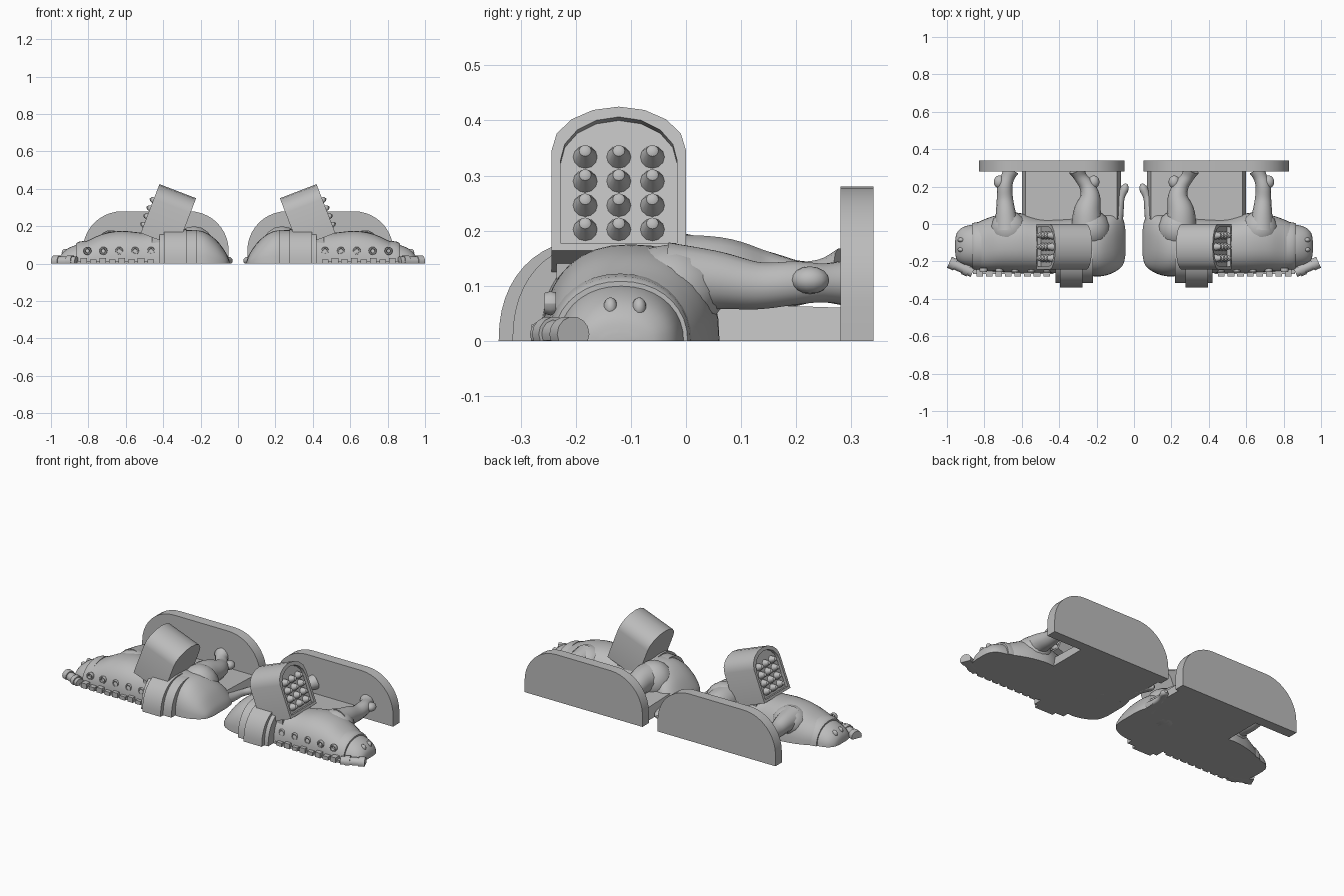
import bpy, bmesh, math
from mathutils import Vector, Matrix

cube = bpy.data.objects.get("Cube")
if cube:
    bpy.data.objects.remove(cube, do_unlink=True)

grey = bpy.data.materials.new("plain grey")
grey.use_nodes = True
grey.diffuse_color = (0.5, 0.5, 0.5, 1)
grey.node_tree.nodes["Principled BSDF"].inputs["Base Color"].default_value = (0.5, 0.5, 0.5, 1)


def finish(name, bm, angle=35):
    """Flatten on the cut plane, mirror to the other half and shade."""
    for v in bm.verts:
        v.co.z = max(v.co.z, 0)
    bmesh.ops.recalc_face_normals(bm, faces=bm.faces)
    mesh = bpy.data.meshes.new(name)
    bm.to_mesh(mesh)
    bm.free()
    mesh.materials.append(grey)
    ob = bpy.data.objects.new(name, mesh)
    bpy.context.collection.objects.link(ob)
    ob.modifiers.new("other_half", "MIRROR").use_mirror_merge = False
    bpy.ops.object.select_all(action="DESELECT")
    ob.select_set(True)
    bpy.context.view_layer.objects.active = ob
    bpy.ops.object.shade_smooth_by_angle(angle=math.radians(angle))
    return ob


def loft(bm, rings):
    """Skin closed rings and cap the ends."""
    loops = [[bm.verts.new(p) for p in r] for r in rings]
    n = len(loops[0])
    for a, b in zip(loops, loops[1:]):
        for i in range(n):
            j = (i + 1) % n
            bm.faces.new((a[i], a[j], b[j], b[i]))
    bm.faces.new(loops[0])
    bm.faces.new(loops[-1])


def smooth_path(points, steps=5):
    """Interpolate rows of numbers with a smooth spline."""
    rows = [Vector(p) for p in points]
    out = []
    for i in range(len(rows) - 1):
        a, b, c, d = rows[max(i - 1, 0)], rows[i], rows[i + 1], rows[min(i + 2, len(rows) - 1)]
        for k in range(steps):
            t = k / steps
            out.append(b + (c - a) * (t / 2) + (a * 2 - b * 5 + c * 4 - d) * (t * t / 2)
                       + (b * 3 - a - c * 3 + d) * (t ** 3 / 2))
    return out + [rows[-1]]


def half_section(x, y0, y1, top, n=18, p=0.85):
    """Flat-bottomed half oval across the body."""
    ring = []
    for i in range(n + 1):
        a = math.pi * i / n
        c, s = math.cos(a), math.sin(a)
        ring.append((x, (y0 + y1) / 2 + (y1 - y0) / 2 * math.copysign(abs(c) ** p, c), top * s ** p))
    return ring


def half_body(name, stations, steps=5, p=0.85):
    bm = bmesh.new()
    loft(bm, [half_section(*s, p=p) for s in smooth_path(stations, steps)])
    return finish(name, bm, 50)


def tube(name, points, n=14):
    """Tapered limb through (x, y, z, radius) rows."""
    bm = bmesh.new()
    path = smooth_path(points)
    rings = []
    for i, p in enumerate(path):
        d = (path[min(i + 1, len(path) - 1)] - path[max(i - 1, 0)]).to_3d().normalized()
        u = d.cross(Vector((0, 0, 1))).normalized()
        v = u.cross(d)
        rings.append([p.to_3d() + (u * math.cos(a) + v * math.sin(a)) * p.w
                      for a in (2 * math.pi * k / n for k in range(n))])
    loft(bm, rings)
    return finish(name, bm, 50)


def box(bm, x0, x1, y0, y1, z0, z1):
    m = Matrix.Translation(((x0 + x1) / 2, (y0 + y1) / 2, (z0 + z1) / 2))
    bmesh.ops.create_cube(bm, size=1, matrix=m @ Matrix.Diagonal((x1 - x0, y1 - y0, z1 - z0, 1)))


def ball(bm, centre, size):
    bmesh.ops.create_uvsphere(bm, u_segments=14, v_segments=8, radius=1,
                              matrix=Matrix.Translation(centre) @ Matrix.Diagonal((*size, 1)))


# Base plate with rounded upper corners
def corner(cx, start):
    return [(cx + 0.21 * math.cos(a), 0.07 + 0.21 * math.sin(a))
            for a in (start + math.pi / 2 * i / 10 for i in range(11))]


outline = [(0.83, 0)] + corner(0.62, 0) + corner(0.26, math.pi / 2) + [(0.05, 0)]
bm = bmesh.new()
loft(bm, [[(x, y, z) for x, z in outline] for y in (0.28, 0.34)])
finish("base_plate", bm)

# Support slab between the legs
bm = bmesh.new()
loft(bm, [[(0.07, y, 0), (0.6, y, 0), (0.58, y, z), (0.09, y, z)] for y, z in ((-0.02, 0.07), (0.285, 0.06))])
finish("support_slab", bm)

# Trunk, from rump to neck
half_body("trunk", [
    (0.045, -0.16, -0.04, 0.01), (0.06, -0.22, 0.03, 0.05), (0.11, -0.26, 0.06, 0.12),
    (0.18, -0.28, 0.05, 0.17), (0.26, -0.275, 0.04, 0.18), (0.38, -0.265, 0.03, 0.175),
    (0.5, -0.26, 0.03, 0.165), (0.62, -0.26, 0.06, 0.175), (0.72, -0.255, 0.05, 0.16),
    (0.8, -0.25, 0.025, 0.125), (0.86, -0.235, -0.005, 0.1)])

# Head, with a collar behind it
half_body("head", [(0.8, -0.235, 0.0, 0.11), (0.87, -0.23, -0.005, 0.098), (0.92, -0.215, -0.02, 0.075),
                   (0.948, -0.19, -0.05, 0.045), (0.956, -0.15, -0.09, 0.012)], p=0.95)
half_body("collar", [(0.815, -0.25, 0.012, 0.122), (0.85, -0.245, 0.008, 0.117),
                     (0.865, -0.24, 0.003, 0.108)], 2, 0.95)

# Eyes
bm = bmesh.new()
for y in (-0.137, -0.085):
    ball(bm, (0.925, y, 0.06), (0.018, 0.013, 0.019))
finish("eyes", bm)

# Thigh and shoulder masses
for name, centre, size in (("thigh", (0.235, -0.03, 0.09), (0.11, 0.11, 0.11)),
                           ("shoulder", (0.67, -0.03, 0.09), (0.1, 0.1, 0.085))):
    bm = bmesh.new()
    ball(bm, centre, size)
    finish(name, bm, 60)

# Legs and tail
tube("hind_leg", [(0.25, -0.03, 0.11, 0.085), (0.25, 0.06, 0.115, 0.075), (0.235, 0.14, 0.11, 0.055),
                  (0.25, 0.2, 0.105, 0.042), (0.285, 0.25, 0.115, 0.034), (0.305, 0.29, 0.125, 0.045)])
tube("front_leg", [(0.68, -0.03, 0.11, 0.07), (0.685, 0.05, 0.11, 0.055), (0.69, 0.13, 0.1, 0.044),
                   (0.69, 0.2, 0.105, 0.04), (0.675, 0.25, 0.105, 0.036), (0.655, 0.29, 0.105, 0.042)])
for name, x, y in (("hind_toe", 0.215, 0.225), ("front_toe", 0.72, 0.225)):
    bm = bmesh.new()
    ball(bm, (x, y, 0.11), (0.03, 0.035, 0.025))
    finish(name, bm, 60)
tube("tail", [(0.1, 0.0, 0.02, 0.04), (0.085, 0.07, 0.015, 0.03), (0.07, 0.14, 0.015, 0.02),
              (0.05, 0.19, 0.015, 0.022), (0.04, 0.215, 0.015, 0.008)])

# Half-drum pack on the back, with a raised central band
for name, x0, x1, reach, top in (("drum", 0.22, 0.42, 0.195, 0.178), ("drum_band", 0.275, 0.395, 0.22, 0.184)):
    bm = bmesh.new()
    loft(bm, [half_section(x, -0.12 - reach, 0.0, top, 24, 0.9) for x in (x0, x1)])
    finish(name, bm)

# Tilted launcher pod: length along the tilt, arched across y
tilt = Matrix.Translation((0.42, -0.122, 0.425)) @ Matrix.Rotation(-math.radians(21), 4, "Y")


def arch(x, half, drop, bottom):
    pts = [(x, half * math.cos(math.pi * i / 8), -drop - 0.085 + 0.085 * math.sin(math.pi * i / 8))
           for i in range(9)]
    return [tilt @ Vector(p) for p in [(x, half, bottom)] + pts + [(x, -half, bottom)]]


bm = bmesh.new()
loft(bm, [arch(-0.21, 0.122, 0, -0.28), arch(0, 0.122, 0, -0.28),
          arch(0, 0.106, 0.02, -0.265), arch(-0.018, 0.106, 0.02, -0.265)])
finish("launcher_pod", bm)

# Twelve pointed warheads on the pod face
bm = bmesh.new()
for row in range(4):
    for col in (-1, 0, 1):
        at = tilt @ Matrix.Translation((-0.002, col * 0.061, -0.091 - row * 0.047)) @ Matrix.Rotation(math.pi / 2, 4, "Y")
        bmesh.ops.create_cone(bm, cap_ends=True, segments=12, radius1=0.022, radius2=0.011,
                              depth=0.032, matrix=at)
        bmesh.ops.create_cone(bm, cap_ends=True, segments=12, radius1=0.011, radius2=0,
                              depth=0.008, matrix=at @ Matrix.Translation((0, 0, 0.02)))
finish("warheads", bm)

# Mount joining pod to body
bm = bmesh.new()
box(bm, 0.29, 0.46, -0.235, -0.01, 0.1, 0.2)
finish("pod_mount", bm)

# Row of rings and blocks along the back
bm = bmesh.new()
for i in range(5):
    x, z = 0.465 + i * 0.085, 0.068
    y = -0.238
    rings = []
    for k in range(13):
        a = 2 * math.pi * k / 12
        rings.append([(x + (0.016 + 0.006 * math.cos(b)) * math.cos(a), y + 0.012 * math.sin(b) - 0.008,
                       z + (0.016 + 0.006 * math.cos(b)) * math.sin(a))
                      for b in (math.pi / 3 * j for j in range(6))])
    loft(bm, rings)
finish("back_rings", bm)

bm = bmesh.new()
box(bm, 0.43, 0.86, -0.268, -0.22, 0, 0.014)
for i in range(8):
    x = 0.45 + i * 0.051
    box(bm, x, x + 0.035, -0.28, -0.23, 0, 0.03 if i % 2 else 0.022)
finish("back_blocks", bm)

# Small gun above the head
bm = bmesh.new()
aim = Matrix.Translation((0.925, -0.232, 0.012)) @ Matrix.Rotation(math.radians(24), 4, "Z") @ Matrix.Rotation(math.pi / 2, 4, "Y")
for along, length, radius in ((-0.01, 0.115, 0.026), (-0.03, 0.03, 0.032), (0.05, 0.035, 0.032)):
    bmesh.ops.create_cone(bm, cap_ends=True, segments=14, radius1=radius, radius2=radius, depth=length,
                          matrix=aim @ Matrix.Translation((0, 0, along)))
finish("head_gun", bm)
